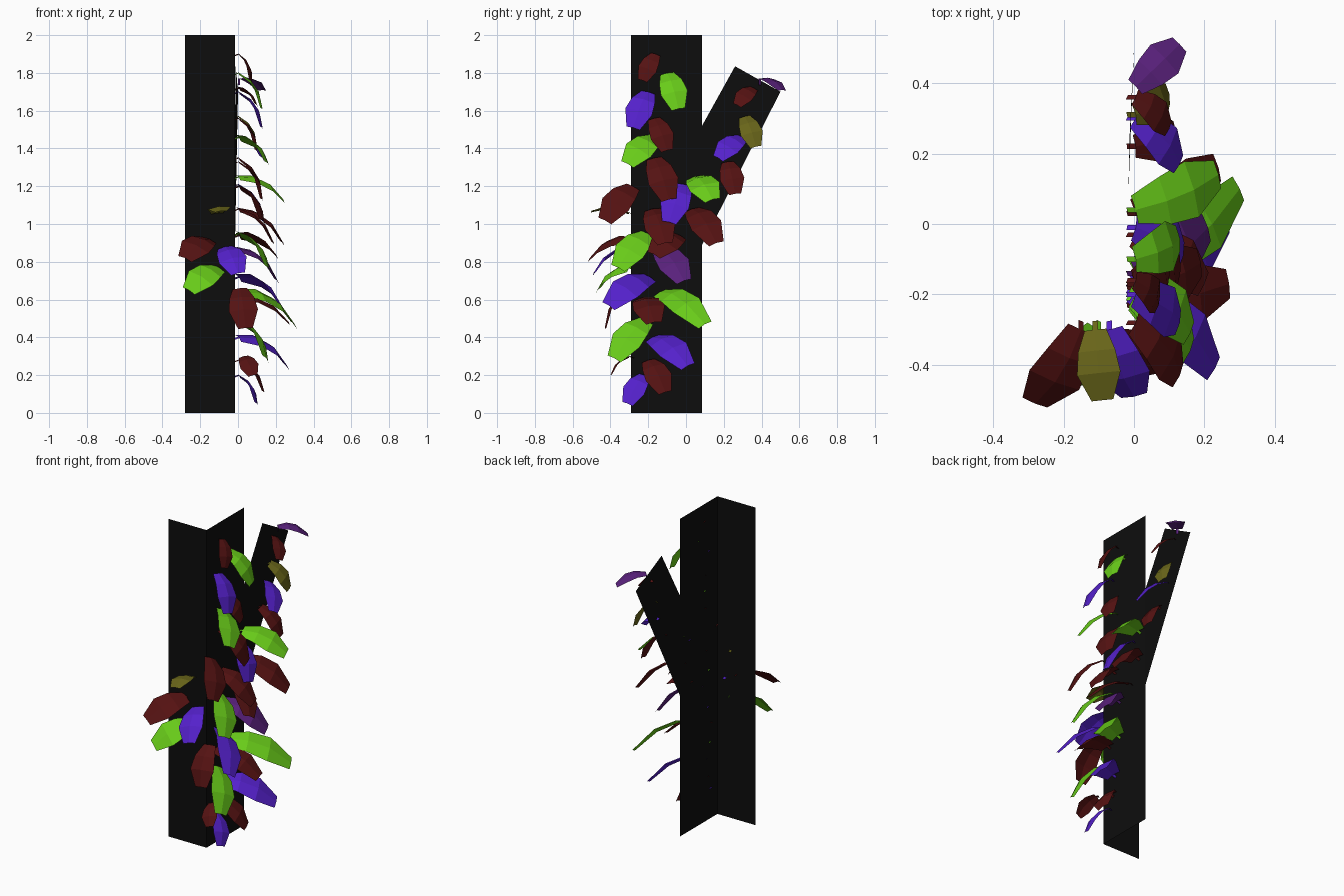
import bpy
from mathutils import Vector


def material(name, rgb):
    m = bpy.data.materials.new(name)
    m.diffuse_color = (*rgb, 1)
    return m


MATS = {
    "bark": material("bark", (0.004, 0.004, 0.004)),
    "G": material("green", (0.14, 0.6, 0.01)),
    "V": material("violet", (0.09, 0.015, 0.6)),
    "R": material("dark_red", (0.09, 0.006, 0.006)),
    "O": material("olive", (0.14, 0.13, 0.01)),
    "P": material("purple", (0.1, 0.015, 0.2)),
}


def mesh_object(name, verts, faces, mat):
    me = bpy.data.meshes.new(name)
    me.from_pydata(verts, [], faces)
    me.materials.append(MATS[mat])
    ob = bpy.data.objects.new(name, me)
    bpy.context.collection.objects.link(ob)
    return ob


def leaf(name, col, base, tip, wall_normal):
    """Arched, slightly folded hexagonal leaf with a short stem into the wall."""
    base, tip = Vector(base), Vector(tip)
    d = tip - base
    facing = Vector(wall_normal) * 0.7 + Vector((0, 0, 0.6))
    side = d.cross(facing).normalized()
    up = side.cross(d).normalized()
    length = d.length
    width = min(0.17, max(0.10, length * 0.62))
    verts, faces = [], []
    # rows: position along the leaf, width factor, arch height
    for t, w, h in ((0, 0.5, 0), (0.3, 0.85, 0.13), (0.62, 1, 0.14), (1, 0.5, 0)):
        mid = base + d * t + up * h * length
        half = side * width * w / 2
        drop = up * width * w * 0.08
        verts += [mid - half - drop, mid, mid + half - drop]
    for r in range(3):
        for c in range(2):
            i = r * 3 + c
            faces.append((i, i + 1, i + 4, i + 3))
    # stem
    root = base - Vector(wall_normal) * 0.025 - Vector((0, 0, 0.01))
    s = side * 0.008
    n = len(verts)
    verts += [root - s, root + s, base + s, base - s]
    faces.append((n, n + 1, n + 2, n + 3))
    mesh_object(name, verts, faces, col)


# Flat trunk: two upright sheets meeting at a corner
X, Y0, Y1 = -0.016, -0.29, 0.085
mesh_object("trunk_side_sheet",
            [(X, Y0, 0), (X, Y1, 0), (X, Y1, 2), (X, Y0, 2)], [(0, 1, 2, 3)], "bark")
mesh_object("trunk_front_sheet",
            [(-0.28, Y0, 0), (X, Y0, 0), (X, Y0, 2), (-0.28, Y0, 2)], [(0, 1, 2, 3)], "bark")

# Slanted branch sheet
mesh_object("branch_sheet",
            [(X, Y1, 0.89), (0.0, 0.5, 1.7), (-0.012, 0.26, 1.835), (X, Y1, 1.52)],
            [(0, 1, 2, 3)], "bark")

# Leaves on the side sheet: colour, base y z, tip x y z
SIDE = [
    ("R", -0.16, 1.90, 0.07, -0.23, 1.76), ("G", -0.10, 1.80, 0.13, -0.04, 1.61),
    ("V", -0.20, 1.70, 0.13, -0.28, 1.51), ("R", -0.17, 1.56, 0.10, -0.10, 1.39),
    ("G", -0.16, 1.46, 0.16, -0.31, 1.32), ("R", -0.17, 1.35, 0.13, -0.09, 1.13),
    ("R", -0.28, 1.20, 0.13, -0.43, 1.02), ("V", -0.01, 1.21, 0.14, -0.09, 1.01),
    ("G", 0.04, 1.25, 0.24, 0.14, 1.13), ("R", 0.03, 1.08, 0.24, 0.16, 0.90),
    ("R", -0.18, 1.08, 0.19, -0.11, 0.90), ("G", -0.20, 0.95, 0.16, -0.36, 0.77),
    ("R", -0.03, 0.94, 0.20, -0.17, 0.84), ("P", -0.14, 0.87, 0.21, -0.01, 0.70),
    ("V", -0.19, 0.72, 0.23, -0.41, 0.57), ("G", -0.14, 0.64, 0.30, 0.10, 0.47),
    ("R", -0.23, 0.61, 0.27, -0.17, 0.48), ("G", -0.21, 0.49, 0.15, -0.38, 0.29),
    ("V", -0.18, 0.40, 0.26, 0.01, 0.25), ("R", -0.20, 0.28, 0.14, -0.11, 0.11),
    ("V", -0.22, 0.20, 0.10, -0.31, 0.05),
]
for k, (c, by, bz, *tip) in enumerate(SIDE):
    leaf(f"side_leaf_{k}", c, (0.005, by, bz), tip, (1, 0, 0))

# Leaves on the front sheet: colour, base x z, tip x y z
FRONT = [
    ("R", -0.15, 0.92, -0.28, -0.51, 0.82), ("V", -0.07, 0.88, 0.0, -0.49, 0.74),
    ("G", -0.10, 0.77, -0.26, -0.47, 0.65), ("O", -0.11, 1.06, -0.09, -0.50, 1.07),
    ("R", 0.01, 0.66, 0.04, -0.43, 0.45), ("R", 0.03, 0.30, 0.08, -0.40, 0.20),
]
for k, (c, bx, bz, *tip) in enumerate(FRONT):
    leaf(f"front_leaf_{k}", c, (bx, -0.30, bz), tip, (0, -1, 0))

# Leaves on the branch: colour, base y z, tip x y z
BRANCH = [
    ("R", 0.22, 1.33, 0.12, 0.26, 1.16), ("V", 0.30, 1.46, 0.13, 0.17, 1.35),
    ("O", 0.31, 1.57, 0.10, 0.37, 1.41), ("R", 0.36, 1.72, 0.10, 0.27, 1.63),
    ("P", 0.39, 1.77, 0.13, 0.51, 1.71),
]
for k, (c, by, bz, *tip) in enumerate(BRANCH):
    leaf(f"branch_leaf_{k}", c, (0.005, by, bz), tip, (1, 0, 0) if k < 4 else (0, 0, 1))
